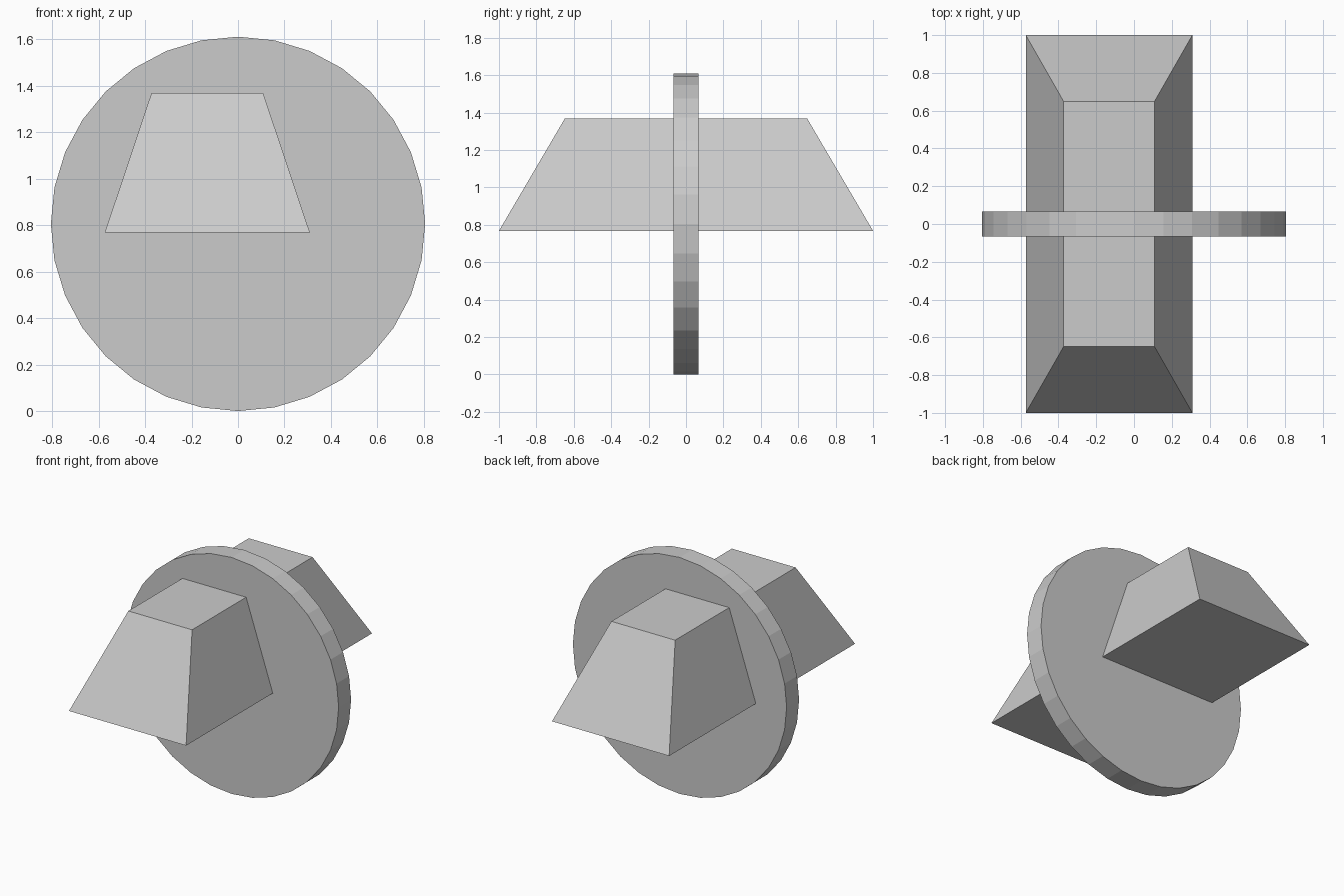
import bpy, bmesh, math

if "Cube" in bpy.data.objects:
    bpy.data.objects.remove(bpy.data.objects["Cube"])

# Upright thin disc, 32 flat sides, standing on the ground
R = 0.805
bpy.ops.mesh.primitive_cylinder_add(vertices=32, radius=R, depth=0.134,
                                    location=(0, 0, R),
                                    rotation=(math.pi / 2, 0, 0))
bpy.context.object.name = "disc"


def tapered_block(name, cx, bottom, top, z0, z1):
    """Box whose top face is narrower than its base; sizes are half extents."""
    bm = bmesh.new()
    bmesh.ops.create_cube(bm, size=2)
    for v in bm.verts:
        hx, hy = top if v.co.z > 0 else bottom
        v.co = (cx + v.co.x * hx, v.co.y * hy, z1 if v.co.z > 0 else z0)
    mesh = bpy.data.meshes.new(name)
    bm.to_mesh(mesh)
    bm.free()
    obj = bpy.data.objects.new(name, mesh)
    bpy.context.collection.objects.link(obj)


# Long tapered block passing through the disc
tapered_block("tapered_block", -0.132, (0.441, 1.0), (0.24, 0.648), 0.768, 1.368)
